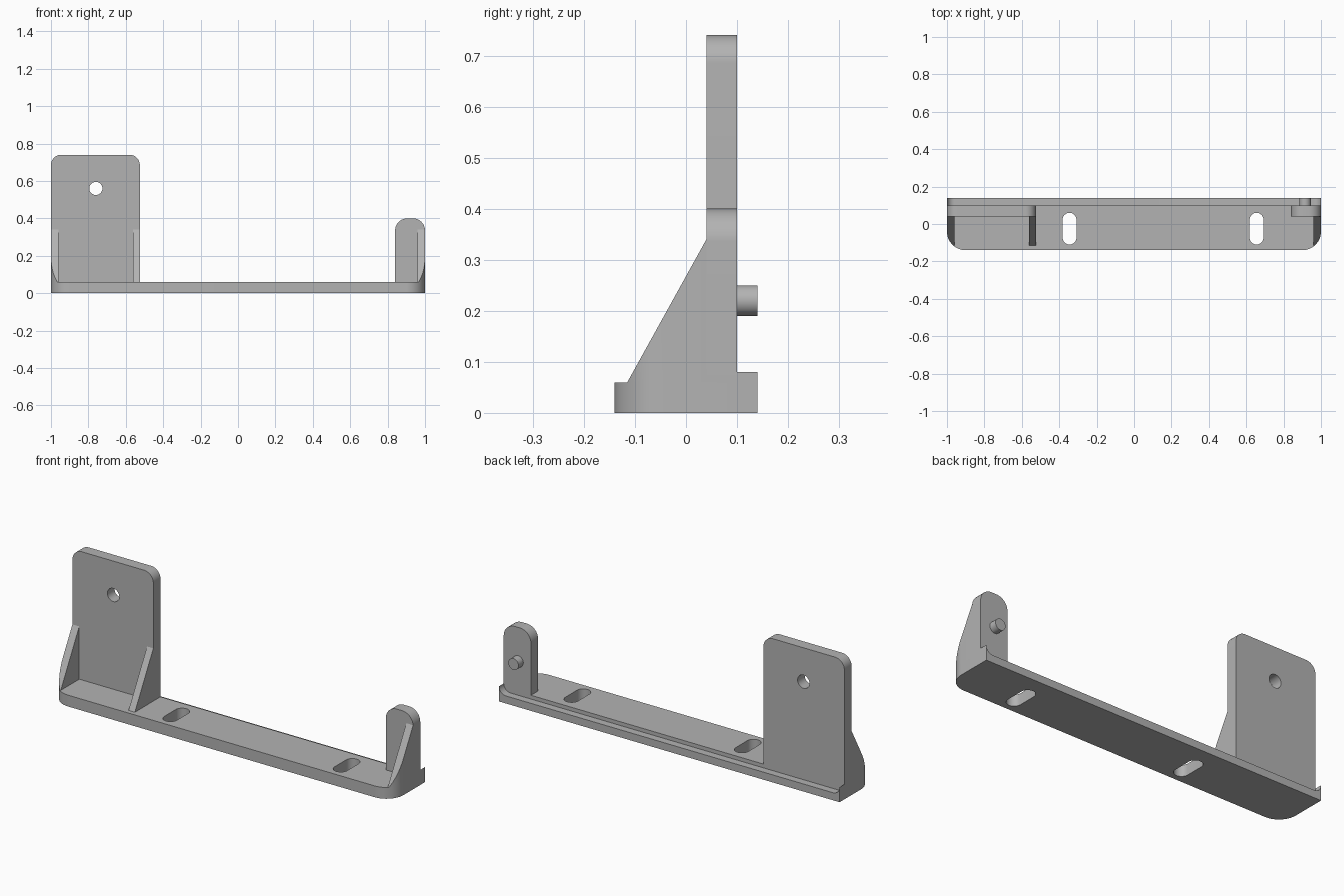
import bpy
import bmesh
import math
from mathutils import Vector

cube = bpy.data.objects.get("Cube")
if cube:
    bpy.data.objects.remove(cube, do_unlink=True)

grey = bpy.data.materials.new("matte grey")
grey.use_nodes = True
grey.diffuse_color = (0.45, 0.45, 0.45, 1)
grey.node_tree.nodes["Principled BSDF"].inputs["Base Color"].default_value = grey.diffuse_color

AXES = {  # maps profile (u, v) and depth w to world space
    "x": lambda u, v, w: (w, u, v),
    "y": lambda u, v, w: (u, w, v),
    "z": lambda u, v, w: (u, v, w),
}


def arc(cx, cy, r, start, end, steps=16):
    angles = [math.radians(start + (end - start) * i / steps) for i in range(steps + 1)]
    return [(cx + r * math.cos(a), cy + r * math.sin(a)) for a in angles]


def prism(name, outline, axis, low, high):
    """Extrude a closed outline along an axis."""
    bm = bmesh.new()
    face = bm.faces.new([bm.verts.new(AXES[axis](u, v, low)) for u, v in outline])
    shift = Vector(AXES[axis](0, 0, high - low))
    new = bmesh.ops.extrude_face_region(bm, geom=[face], use_keep_orig=True)["geom"]
    bmesh.ops.translate(bm, vec=shift, verts=[g for g in new if isinstance(g, bmesh.types.BMVert)])
    bmesh.ops.recalc_face_normals(bm, faces=bm.faces)
    mesh = bpy.data.meshes.new(name)
    bm.to_mesh(mesh)
    bm.free()
    mesh.materials.append(grey)
    obj = bpy.data.objects.new(name, mesh)
    bpy.context.collection.objects.link(obj)
    return obj


def select(obj):
    bpy.ops.object.select_all(action="DESELECT")
    obj.select_set(True)
    bpy.context.view_layer.objects.active = obj


def boolean(obj, tool, operation="DIFFERENCE"):
    mod = obj.modifiers.new("cut", "BOOLEAN")
    mod.operation, mod.object, mod.solver = operation, tool, "EXACT"
    select(obj)
    bpy.ops.object.modifier_apply(modifier=mod.name)
    bpy.data.objects.remove(tool, do_unlink=True)


def upright(name, x0, x1, top, r):
    """Standing plate with rounded top corners."""
    outline = [(x0, BASE), (x1, BASE)]
    outline += arc(x1 - r, top - r, r, 0, 90) + arc(x0 + r, top - r, r, 90, 180)
    return prism(name, outline, "y", PLATE_FRONT, PLATE_BACK)


BASE, PLATE_FRONT, PLATE_BACK, FRONT, BACK = 0.06, 0.04, 0.10, -0.14, 0.14
CORNER = 0.10
footprint = [(1, PLATE_BACK), (-1, PLATE_BACK)]
footprint += arc(-1 + CORNER, FRONT + CORNER, CORNER, 180, 270)
footprint += arc(1 - CORNER, FRONT + CORNER, CORNER, 270, 360)

# Base with two mounting slots
parts = [prism("base", footprint, "z", 0, BASE)]
for x in (-0.345, 0.655):
    r = 0.037
    slot = arc(x, 0.06 - r, r, 0, 180) + arc(x, -0.11 + r, r, 180, 360)
    boolean(parts[0], prism("slot_cutter", slot, "z", -0.1, 0.2))

# Lower rear ledge that sweeps up at both ends
ledge, sweep = 0.04, 0.04
profile = [(-1, 0), (1, 0)]
profile += arc(1 - sweep, ledge + sweep, sweep, 360, 270)
profile += arc(-1 + sweep, ledge + sweep, sweep, 270, 180)
parts.append(prism("rear_ledge", profile, "y", PLATE_BACK, BACK))

# Tall plate with a round hole, and the short post
tall = upright("tall_plate", -1, -0.525, 0.74, 0.055)
boolean(tall, prism("hole_cutter", arc(-0.76, 0.56, 0.035, 0, 348.75, 31), "y", 0, 0.2))
parts += [tall, upright("short_post", 0.84, 1, 0.40, 0.065)]

# Sloping gussets, trimmed to the rounded footprint
slope = [(-0.115, BASE), (PLATE_FRONT, BASE), (PLATE_FRONT, 0.34)]
for name, x0, x1 in (("right_outer_gusset", -1, -0.96),
                     ("right_inner_gusset", -0.562, -0.525),
                     ("left_gusset", 0.96, 1)):
    gusset = prism(name, slope, "x", x0, x1)
    if name != "right_inner_gusset":
        boolean(gusset, prism("footprint_trim", footprint, "z", -0.1, 0.5), "INTERSECT")
    parts.append(gusset)

# Locating pin on the back of the post
parts.append(prism("locating_pin", arc(0.915, 0.22, 0.03, 0, 348.75, 31), "y", PLATE_BACK, BACK))

for part in parts:
    select(part)
    bpy.ops.object.shade_smooth_by_angle(angle=math.radians(30))
